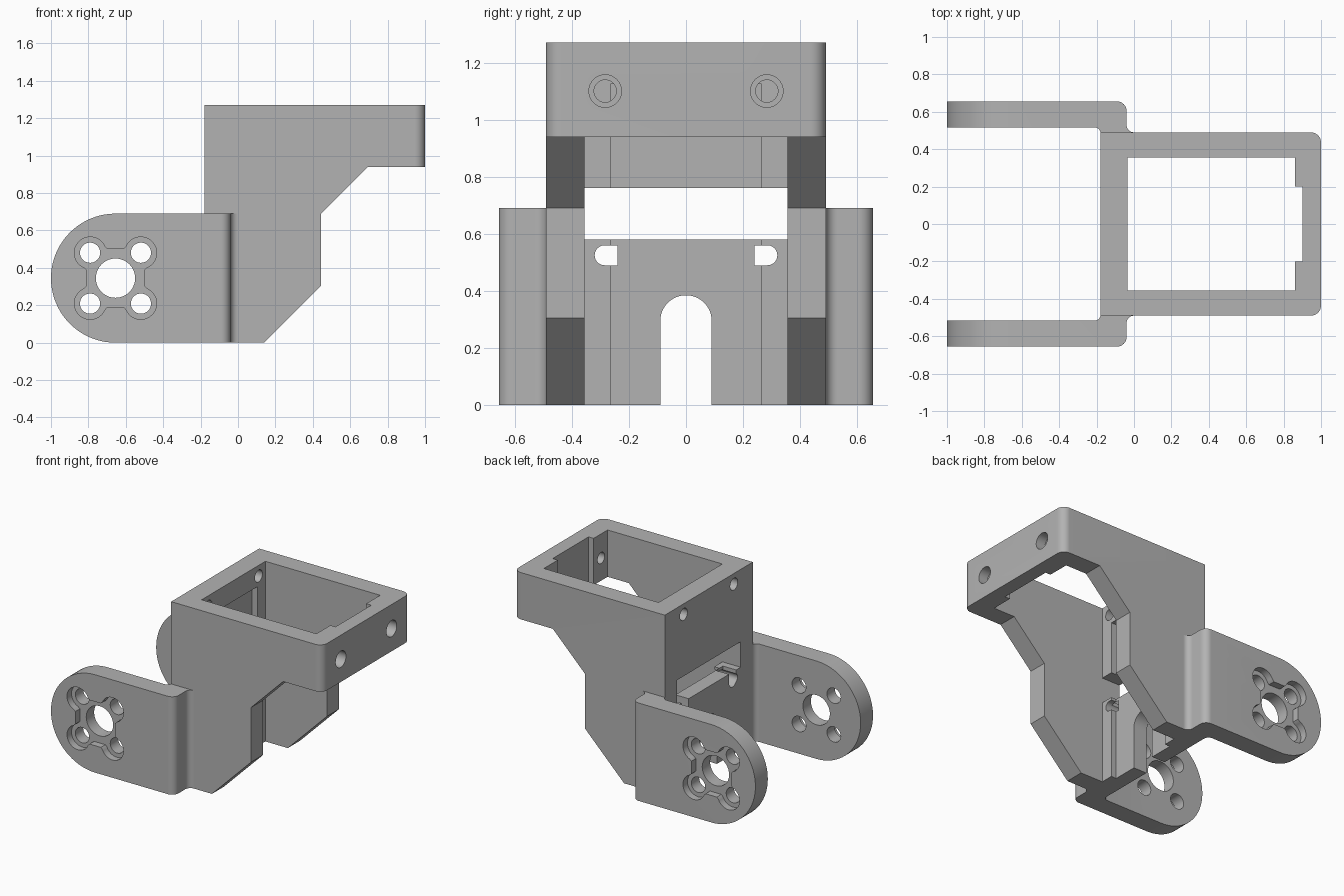
import bpy, bmesh
from math import sin, cos, pi, radians
from mathutils import Matrix, Vector

if "Cube" in bpy.data.objects:
    bpy.data.objects.remove(bpy.data.objects["Cube"], do_unlink=True)

grey = bpy.data.materials.new("matte grey")
grey.use_nodes = True
colour = (0.45, 0.45, 0.45, 1)
grey.diffuse_color = colour
grey.node_tree.nodes["Principled BSDF"].inputs["Base Color"].default_value = colour

# Profile plane -> world: u, v and the extrusion direction
AXES = {
    "x": lambda u, v, w: (w, u, v),
    "y": lambda u, v, w: (u, w, v),
    "z": lambda u, v, w: (u, v, w),
}


def arc(cx, cy, r, start, end, steps=12):
    return [(cx + r * cos(radians(start + (end - start) * i / steps)),
             cy + r * sin(radians(start + (end - start) * i / steps)))
            for i in range(steps + 1)]


def circle(cx, cy, r):
    return arc(cx, cy, r, 0, 360, 40)[:-1]


def rect(u0, u1, v0, v1):
    return [(u0, v0), (u1, v0), (u1, v1), (u0, v1)]


def prism(name, outline, axis, low, high):
    """Extrude a closed outline along one axis."""
    bm = bmesh.new()
    place = AXES[axis]
    face = bm.faces.new([bm.verts.new(place(u, v, low)) for u, v in outline])
    ext = bmesh.ops.extrude_face_region(bm, geom=[face])
    shift = Vector(place(0, 0, high - low))
    bmesh.ops.translate(bm, vec=shift,
                        verts=[e for e in ext["geom"] if isinstance(e, bmesh.types.BMVert)])
    bmesh.ops.recalc_face_normals(bm, faces=bm.faces)
    mesh = bpy.data.meshes.new(name)
    bm.to_mesh(mesh)
    bm.free()
    mesh.materials.append(grey)
    obj = bpy.data.objects.new(name, mesh)
    bpy.context.collection.objects.link(obj)
    return obj


def combine(obj, outline, axis, low, high, operation="DIFFERENCE"):
    """Cut, keep or add a prism, then discard it."""
    tool = prism("cutter", outline, axis, low, high)
    tool.hide_render = True
    mod = obj.modifiers.new("combine", "BOOLEAN")
    mod.operation, mod.object, mod.solver = operation, tool, "EXACT"
    bpy.context.view_layer.objects.active = obj
    bpy.ops.object.modifier_apply(modifier=mod.name)
    bpy.data.objects.remove(tool, do_unlink=True)


def finish(obj):
    bpy.ops.object.select_all(action="DESELECT")
    obj.select_set(True)
    bpy.context.view_layer.objects.active = obj
    bpy.ops.object.shade_smooth_by_angle(angle=radians(30))


# Housing: stepped side outline, limited by a plan with two rounded corners
BACK, FRONT, HALF, TOP = -0.178, 1.0, 0.49, 1.27
housing = prism("housing", [
    (BACK, 0), (0.14, 0), (0.445, 0.305), (0.445, 0.69),
    (0.695, 0.94), (FRONT, 0.94), (FRONT, TOP), (BACK, TOP)], "y", -0.6, 0.6)
plan = ([(BACK - 0.1, HALF), (BACK - 0.1, -HALF)]
        + arc(0.945, -0.435, 0.055, -90, 0) + arc(0.945, 0.435, 0.055, 0, 90))
combine(housing, plan, "z", -0.1, 1.4, "INTERSECT")

# Inner pocket with shallow recesses in the end walls
combine(housing, rect(-0.035, 0.86, -0.355, 0.355), "z", -0.1, 1.4)
combine(housing, rect(0.8, 0.9, -0.2, 0.2), "z", 0.8, 1.4)
combine(housing, rect(-0.265, 0.265, -0.1, 1.125), "x", -0.075, 0.1)

# Rear wall: wide window and arched doorway
combine(housing, rect(-0.355, 0.355, 0.58, 0.76), "x", -0.3, 0.1)
combine(housing, [(-0.09, -0.1), (0.09, -0.1)] + arc(0, 0.295, 0.09, 0, 180, 24),
        "x", -0.3, 0.1)

for side in (-1, 1):
    # Hooked cable notches below the window
    notch = arc(side * 0.265, 0.515, 0.04, 180, 360) + [(side * 0.265 + 0.04, 0.65),
                                                     (side * 0.265 - 0.04, 0.65)]
    combine(housing, notch, "x", -0.3, -0.075)
    hook = [(side * u, v) for u, v in
            [(0.24, 0.49)] + arc(0.285, 0.525, 0.035, -90, 90) + [(0.24, 0.56)]]
    combine(housing, hook, "x", -0.3, 0.1)
    # Rear screw holes and counterbored front screw holes
    combine(housing, circle(side * 0.28, 1.195, 0.042), "x", -0.3, 0.1)
    combine(housing, circle(side * 0.283, 1.1, 0.039), "x", 0.7, 1.1)
    combine(housing, circle(side * 0.283, 1.1, 0.057), "x", 0.93, 1.1)
finish(housing)

# Arms: filleted plan, rounded end, and a pocketed hub
HX, HZ, R = -0.655, 0.345, 0.345
for side, name in ((-1, "right_arm"), (1, "left_arm")):
    outline = ([(-1.0, 0.655), (-1.0, 0.517)] + arc(-0.213, 0.482, 0.035, 90, 0)
               + [(BACK, 0.45), (0, 0.45)] + arc(0, 0.53, 0.04, -90, -180)
               + arc(-0.09, 0.605, 0.05, 0, 90))
    arm = prism(name, [(x, side * y) for x, y in outline], "z", 0, 0.69)
    stadium = arc(HX, HZ, R, 90, 270, 40) + [(0.1, 0), (0.1, 0.69)]
    combine(arm, stadium, "y", -0.8, 0.8, "INTERSECT")

    low, high = sorted((side * 0.605, side * 0.8))
    s = 0.155
    combine(arm, rect(HX - s, HX + s, HZ - s, HZ + s), "y", low, high)
    for turn in (45, 135):
        # Dumbbell-shaped pocket across each diagonal
        ends = arc(0.191, 0, 0.085, -113, 113, 32)
        lobe = ends + [(-u, -v) for u, v in ends]
        c, d = cos(radians(turn)), sin(radians(turn))
        combine(arm, [(HX + u * c - v * d, HZ + u * d + v * c) for u, v in lobe],
                "y", low, high)
    combine(arm, circle(HX, HZ, 0.105), "y", -0.8, 0.8)
    for sx in (-1, 1):
        for sz in (-1, 1):
            combine(arm, circle(HX + sx * 0.136, HZ + sz * 0.136, 0.054), "y", -0.8, 0.8)
    finish(arm)
